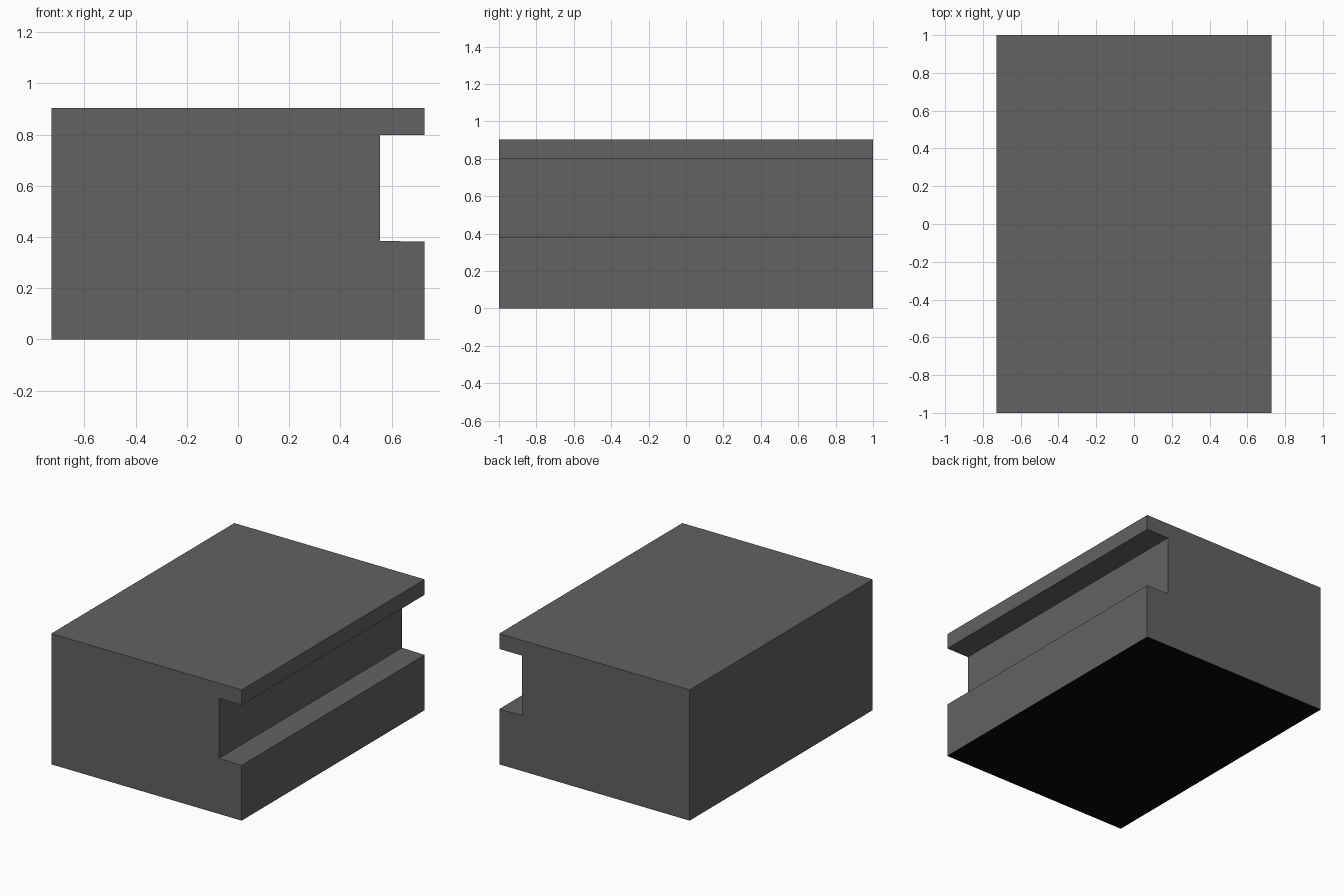
import bpy, bmesh

if "Cube" in bpy.data.objects:
    bpy.data.objects.remove(bpy.data.objects["Cube"])

def material(name, rgb):
    m = bpy.data.materials.new(name)
    m.diffuse_color = (*rgb, 1)
    m.use_nodes = True
    m.node_tree.nodes["Principled BSDF"].inputs["Base Color"].default_value = m.diffuse_color
    return m

grey = material("dark grey", (0.125, 0.122, 0.122))
black = material("black", (0.002, 0.002, 0.002))

# Block profile in x, z with a groove along the right side
profile = [(-0.728, 0), (0.728, 0), (0.728, 0.382), (0.555, 0.385),
           (0.555, 0.798), (0.728, 0.798), (0.728, 0.904), (-0.728, 0.904)]

bm = bmesh.new()
face = bm.faces.new([bm.verts.new((x, -1, z)) for x, z in profile])
ext = bmesh.ops.extrude_face_region(bm, geom=[face])
bmesh.ops.translate(bm, vec=(0, 2, 0),
                    verts=[v for v in ext["geom"] if isinstance(v, bmesh.types.BMVert)])
bmesh.ops.recalc_face_normals(bm, faces=bm.faces)

# Black underside, grey elsewhere
for f in bm.faces:
    f.material_index = int(f.calc_center_median().z < 0.001)

mesh = bpy.data.meshes.new("grooved_block")
bm.to_mesh(mesh)
bm.free()
mesh.materials.append(grey)
mesh.materials.append(black)
block = bpy.data.objects.new("grooved_block", mesh)
bpy.context.collection.objects.link(block)
